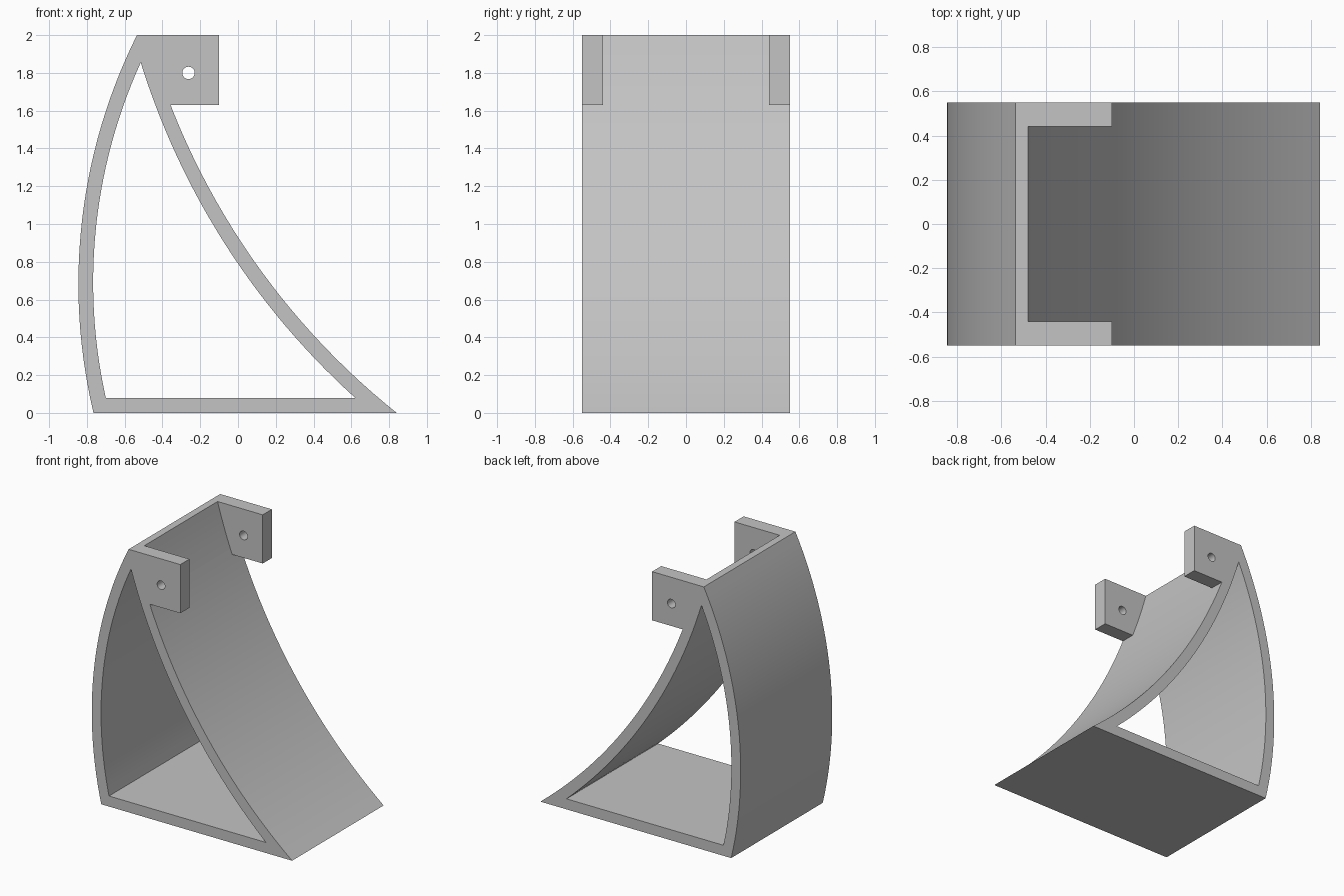
import bpy, bmesh, math
from mathutils import Matrix, Vector

cube = bpy.data.objects.get("Cube")
if cube:
    bpy.data.objects.remove(cube, do_unlink=True)

grey = bpy.data.materials.new("plain grey")
grey.use_nodes = True
colour = (0.55, 0.55, 0.55, 1)
grey.diffuse_color = colour
grey.node_tree.nodes["Principled BSDF"].inputs["Base Color"].default_value = colour


def arc(a, b, c, steps=28):
    """Points on the circular arc from a through b to c."""
    a, b, c = Vector(a), Vector(b), Vector(c)
    u, v = b - a, c - a
    d = 2 * (u.x * v.y - u.y * v.x)
    centre = a + Vector((v.y * u.length_squared - u.y * v.length_squared,
                         u.x * v.length_squared - v.x * u.length_squared)) / d
    r = a - centre
    start = math.atan2(r.y, r.x)
    end = math.atan2(c.y - centre.y, c.x - centre.x)
    sweep = (end - start + math.pi) % (2 * math.pi) - math.pi
    return [centre + r.length * Vector((math.cos(start + sweep * i / steps),
                                        math.sin(start + sweep * i / steps)))
            for i in range(steps + 1)]


def extrude_profile(name, loops, half_depth, y=0):
    """Solid from x-z outlines (inner outlines become holes)."""
    curve = bpy.data.curves.new(name, "CURVE")
    curve.dimensions = "2D"
    curve.fill_mode = "BOTH"
    curve.extrude = half_depth
    for loop in loops:
        spline = curve.splines.new("POLY")
        spline.points.add(len(loop) - 1)
        for point, p in zip(spline.points, loop):
            point.co = (p[0], p[1], 0, 1)
        spline.use_cyclic_u = True
    temp = bpy.data.objects.new(name + " outline", curve)
    bpy.context.collection.objects.link(temp)
    mesh = bpy.data.meshes.new_from_object(
        temp.evaluated_get(bpy.context.evaluated_depsgraph_get()))
    bpy.data.objects.remove(temp, do_unlink=True)
    bm = bmesh.new()
    bm.from_mesh(mesh)
    bmesh.ops.remove_doubles(bm, verts=bm.verts, dist=0.0001)
    bmesh.ops.recalc_face_normals(bm, faces=bm.faces)
    bm.transform(Matrix.Translation((0, y, 0)) @ Matrix.Rotation(math.pi / 2, 4, "X"))
    bm.to_mesh(mesh)
    bm.free()
    mesh.materials.clear()
    mesh.materials.append(grey)
    obj = bpy.data.objects.new(name, mesh)
    bpy.context.collection.objects.link(obj)
    return obj


# Hollow curved frame
outer = (arc((-0.765, 0), (-0.845, 0.69), (-0.535, 2))
         + arc((-0.48, 2), (0, 0.93), (0.84, 0)))
inner = (arc((-0.70, 0.08), (-0.767, 0.69), (-0.515, 1.855))
         + arc((-0.515, 1.855), (0, 0.79), (0.62, 0.08))[1:])
frame = extrude_profile("curved_frame", [outer, inner], 0.55)

# Mounting tabs with pin holes, rooted inside the frame wall
tab_outline = [(-0.10, 1.63), (-0.10, 2), (-0.51, 2), (-0.40, 1.63)]
pin_hole = [(-0.262 + 0.033 * math.cos(t * math.tau / 24),
             1.80 + 0.033 * math.sin(t * math.tau / 24)) for t in range(24)]
tabs = [extrude_profile(name, [tab_outline, pin_hole], 0.055, side * 0.495)
        for name, side in (("front_tab", -1), ("back_tab", 1))]

# Merge the tabs into the frame
for tab in tabs:
    union = frame.modifiers.new("join " + tab.name, "BOOLEAN")
    union.operation = "UNION"
    union.solver = "EXACT"
    union.object = tab
bpy.context.view_layer.update()
merged = bpy.data.meshes.new_from_object(
    frame.evaluated_get(bpy.context.evaluated_depsgraph_get()))
frame.modifiers.clear()
frame.data = merged
for tab in tabs:
    bpy.data.objects.remove(tab, do_unlink=True)

# Smooth curved walls, crisp edges
bpy.ops.object.select_all(action="DESELECT")
frame.select_set(True)
bpy.context.view_layer.objects.active = frame
bpy.ops.object.shade_smooth_by_angle(angle=math.radians(25))
